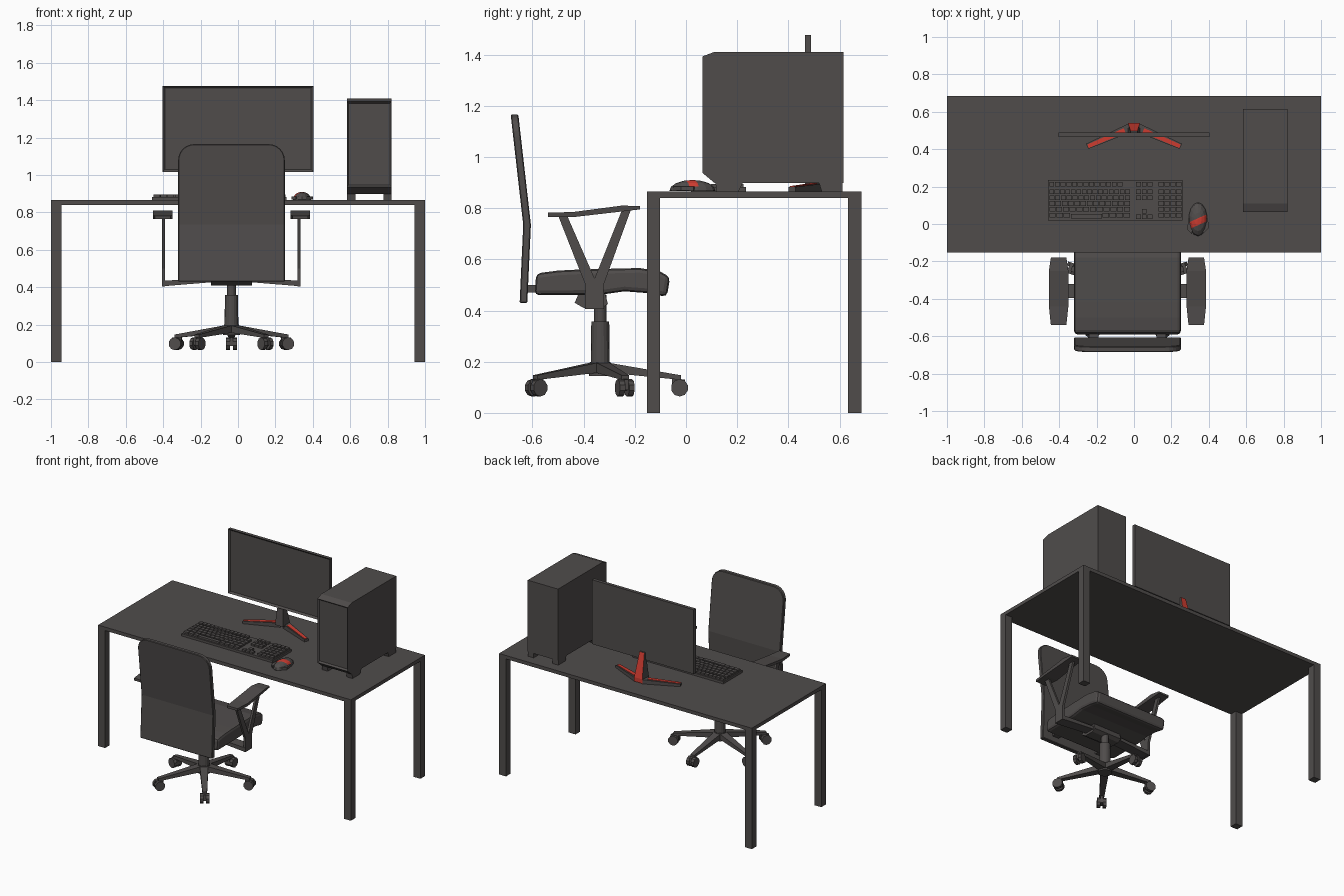
import bpy, bmesh, math
from mathutils import Vector, Matrix

if "Cube" in bpy.data.objects:
    bpy.data.objects.remove(bpy.data.objects["Cube"])


def material(name, rgb):
    m = bpy.data.materials.new(name)
    m.diffuse_color = (*rgb, 1)
    m.use_nodes = True
    m.node_tree.nodes["Principled BSDF"].inputs["Base Color"].default_value = m.diffuse_color
    return m


CHARCOAL = material("charcoal", (0.08, 0.073, 0.071))
RED = material("red", (0.62, 0.045, 0.03))
CX, CY = -0.035, -0.335          # chair centre


def finish(name, bm, mats=(CHARCOAL,), bevel=0, seg=2):
    bmesh.ops.recalc_face_normals(bm, faces=bm.faces)
    me = bpy.data.meshes.new(name)
    bm.to_mesh(me)
    bm.free()
    for m in mats:
        me.materials.append(m)
    ob = bpy.data.objects.new(name, me)
    bpy.context.collection.objects.link(ob)
    if bevel:
        b = ob.modifiers.new("bevel", 'BEVEL')
        b.width, b.segments, b.limit_method = bevel, seg, 'ANGLE'
    return ob


def add_box(bm, lo, hi):
    lo, hi = Vector(lo), Vector(hi)
    mat = Matrix.Translation((lo + hi) / 2) @ Matrix.Diagonal((*(hi - lo), 1))
    bmesh.ops.create_cube(bm, size=1, matrix=mat)


def box(name, lo, hi, mats=(CHARCOAL,), bevel=0):
    bm = bmesh.new()
    add_box(bm, lo, hi)
    return finish(name, bm, mats, bevel)


def prism_bm(pts, axis, lo, hi):
    """Extrude a 2D outline along x, y or z."""
    put = {'x': lambda a, b, t: (t, a, b), 'y': lambda a, b, t: (a, t, b),
           'z': lambda a, b, t: (a, b, t)}[axis]
    bm = bmesh.new()
    f = bm.faces.new([bm.verts.new(put(a, b, lo)) for a, b in pts])
    r = bmesh.ops.extrude_face_region(bm, geom=[f])
    d = Vector(put(0, 0, hi - lo))
    bmesh.ops.translate(bm, verts=[v for v in r['geom'] if isinstance(v, bmesh.types.BMVert)], vec=d)
    bmesh.ops.recalc_face_normals(bm, faces=bm.faces)
    return bm


def prism(name, pts, axis, lo, hi, mats=(CHARCOAL,), bevel=0):
    return finish(name, prism_bm(pts, axis, lo, hi), mats, bevel)


def beam(name, p, q, w0, h0, w1, h1, mats=(CHARCOAL,)):
    """Tapered bar from p to q, width sideways and height in z."""
    p, q = Vector(p), Vector(q)
    side = (q - p).cross(Vector((0, 0, 1))).normalized()
    bm = bmesh.new()
    rings = []
    for c, w, h in ((p, w0, h0), (q, w1, h1)):
        rings.append([bm.verts.new(c + side * w / 2 * s + Vector((0, 0, h / 2 * t)))
                      for s, t in ((-1, -1), (1, -1), (1, 1), (-1, 1))])
    a, b = rings
    bm.faces.new(a)
    bm.faces.new(b)
    for i in range(4):
        j = (i + 1) % 4
        bm.faces.new((a[i], a[j], b[j], b[i]))
    return finish(name, bm, mats)


def cylinder(name, c, r0, r1, depth, n=16, rot=None):
    bm = bmesh.new()
    mat = Matrix.Translation(c) @ (rot or Matrix())
    bmesh.ops.create_cone(bm, cap_ends=True, segments=n, radius1=r0, radius2=r1, depth=depth, matrix=mat)
    return finish(name, bm)


def recess_front(bm, border, depth):
    f = min(bm.faces, key=lambda f: f.normal.y * f.calc_area())
    bmesh.ops.inset_region(bm, faces=[f], thickness=border, depth=0)
    bmesh.ops.translate(bm, verts=f.verts[:], vec=(0, depth, 0))


# Desk
box("desk_top", (-1, -0.153, 0.84), (1, 0.685, 0.865))
for x in (-1, 0.945):
    for y, n in ((-0.153, "front"), (0.633, "back")):
        box(n + "_desk_leg", (x, y, 0), (x + 0.055, y + 0.052, 0.84))

# Monitor with recessed screen
bm = bmesh.new()
add_box(bm, (-0.403, 0.464, 1.017), (0.403, 0.488, 1.477))
bm.normal_update()
recess_front(bm, 0.017, 0.012)
finish("monitor", bm)

# Monitor stand: leaning neck with red back, two feet with red tops
bm = prism_bm([(0.464, 0.89), (0.54, 0.87), (0.54, 0.90), (0.498, 1.07), (0.484, 1.07)], 'x', -0.032, 0.032)
for v in bm.verts:
    if v.co.z > 1:
        v.co.x *= 0.6
for f in bm.faces:
    f.material_index = int(f.normal.y > 0.5)
finish("monitor_neck", bm, (CHARCOAL, RED))
for s in (-1, 1):
    beam("stand_foot", (0.02 * s, 0.515, 0.881), (0.25 * s, 0.415, 0.874), 0.048, 0.03, 0.03, 0.018)
    beam("stand_foot_stripe", (0.05 * s, 0.5, 0.896), (0.246 * s, 0.4155, 0.884), 0.026, 0.004, 0.02, 0.004, (RED,))

# Computer tower
bm = prism_bm([(0.065, 0.937), (0.112, 0.898), (0.615, 0.898), (0.615, 1.41), (0.11, 1.41), (0.065, 1.393)],
              'x', 0.582, 0.822)
recess_front(bm, 0.014, 0.012)
finish("tower_case", bm)
for x in (0.582, 0.777):
    prism("tower_front_foot", [(0.115, 0.898), (0.12, 0.865), (0.205, 0.865), (0.222, 0.898)], 'x', x, x + 0.045)
    prism("tower_back_foot", [(0.52, 0.898), (0.53, 0.865), (0.612, 0.865), (0.612, 0.898)], 'x', x, x + 0.045)

# Keyboard
box("keyboard_base", (-0.46, 0.02, 0.865), (0.26, 0.235, 0.882))
bm = bmesh.new()


def key_row(x0, x1, count, y, h=0.025):
    p = (x1 - x0) / count
    for i in range(count):
        add_box(bm, (x0 + i * p + 0.002, y - h / 2, 0.88), (x0 + (i + 1) * p - 0.002, y + h / 2, 0.895))


ROWS = [0.172, 0.141, 0.11, 0.079, 0.046]
key_row(-0.455, -0.06, 13, 0.213)
key_row(0.01, 0.1, 3, 0.213)
key_row(0.13, 0.255, 4, 0.213)
for i, y in enumerate(ROWS):
    key_row(0.13, 0.255, 4, y)
    if i < 4:
        key_row(-0.455, -0.02, 15 - i, y)
    if i < 2:
        key_row(0.01, 0.1, 3, y)
key_row(-0.455, -0.34, 3, ROWS[4])
key_row(-0.34, -0.17, 1, ROWS[4] - 0.004)
key_row(-0.17, -0.02, 4, ROWS[4])
key_row(0.04, 0.07, 1, ROWS[3] - 0.01)
key_row(0.01, 0.1, 3, ROWS[4] - 0.008)
finish("keyboard_keys", bm)

# Mouse with red diagonal stripe and thumb wing
bm = bmesh.new()
bmesh.ops.create_uvsphere(bm, u_segments=14, v_segments=8, radius=1,
                          matrix=Matrix.Translation((0.342, 0.025, 0.868)) @ Matrix.Diagonal((0.05, 0.09, 0.042, 1)))
bmesh.ops.bisect_plane(bm, geom=bm.verts[:] + bm.edges[:] + bm.faces[:], plane_co=(0, 0, 0.866),
                       plane_no=(0, 0, -1), clear_outer=True)
no, co = Vector((-0.41, 0.91, 0)), Vector((0.342, 0.012, 0.866))
for d in (-0.017, 0.017):
    bmesh.ops.bisect_plane(bm, geom=bm.verts[:] + bm.edges[:] + bm.faces[:], plane_co=co + no * d, plane_no=no)
for f in bm.faces:
    c = f.calc_center_median()
    f.material_index = int(abs((c - co).dot(no)) < 0.017 and c.z > 0.885)
finish("mouse", bm, (CHARCOAL, RED))
prism("mouse_wing", [(0.285, -0.03), (0.31, -0.055), (0.32, 0.04), (0.29, 0.03)], 'z', 0.868, 0.885)
prism("mouse_right_wing", [(0.37, -0.05), (0.4, -0.02), (0.395, 0.03), (0.37, 0.04)], 'z', 0.868, 0.885)

# Chair backrest: rounded panel, bent at the lumbar line
pts = [(CX - 0.285, 0.43), (CX + 0.285, 0.43)]
for cx, a0 in ((CX + 0.2, 0), (CX - 0.2, 90)):
    for k in range(7):
        a = math.radians(a0 + 15 * k)
        pts.append((cx + 0.085 * math.cos(a), 1.08 + 0.085 * math.sin(a)))
bm = prism_bm(pts, 'y', 0, 0.03)
bmesh.ops.bisect_plane(bm, geom=bm.verts[:] + bm.edges[:] + bm.faces[:], plane_co=(0, 0, 0.735), plane_no=(0, 0, 1))
for v in bm.verts:
    z = v.co.z
    v.co.y += -0.636 - (0.049 * (z - 0.735) / 0.43 if z > 0.735 else 0.014 * (0.735 - z) / 0.305)
finish("backrest", bm, bevel=0.004, seg=1)

# Chair seat
prism("seat", [(-0.592, 0.46), (-0.33, 0.462), (-0.24, 0.475), (-0.15, 0.468), (-0.075, 0.453), (-0.062, 0.53),
               (-0.1, 0.552), (-0.18, 0.566), (-0.42, 0.56), (-0.5, 0.556), (-0.585, 0.545)],
      'x', CX - 0.285, CX + 0.285, bevel=0.018)

# Seat mechanism and backrest brackets
prism("seat_mechanism", [(-0.435, 0.43), (-0.40, 0.41), (-0.33, 0.41), (-0.305, 0.425), (-0.315, 0.465), (-0.42, 0.465)],
      'x', CX - 0.11, CX + 0.11)
for s in (-1, 1):
    x = CX + 0.18 * s
    box("backrest_bracket", (x - 0.025, -0.625, 0.47), (x + 0.025, -0.5, 0.5))

    # Armrest: pad, V-shaped support and bar under the seat
    pad = prism_bm([(-0.54, 0.765), (-0.44, 0.765), (-0.18, 0.795), (-0.18, 0.808), (-0.25, 0.81), (-0.44, 0.785),
                    (-0.54, 0.782)], 'x', -0.052, 0.052)
    for v in pad.verts:
        if v.co.y < -0.5 or v.co.y > -0.2:
            v.co.x *= 0.8
        v.co.x += CX + 0.368 * s
    finish("armrest_pad", pad)
    x0, x1 = sorted((CX + 0.354 * s, CX + 0.37 * s))
    prism("armrest_support", [(-0.395, 0.405), (-0.32, 0.405), (-0.322, 0.50), (-0.215, 0.795), (-0.25, 0.793),
                              (-0.357, 0.525), (-0.465, 0.772), (-0.5, 0.772), (-0.393, 0.50)], 'x', x0, x1)
    beam("armrest_bar", (CX + 0.37 * s, -0.358, 0.42), (CX + 0.1 * s, -0.358, 0.437), 0.075, 0.03, 0.075, 0.02)

# Gas lift and hub
cylinder("lift_rod", (CX, CY, 0.40), 0.024, 0.024, 0.12)
cylinder("lift_tube", (CX, CY, 0.27), 0.037, 0.035, 0.175)
cylinder("base_hub", (CX, CY, 0.172), 0.045, 0.04, 0.055)

# Five-star base with twin-wheel casters
for k in range(5):
    a = math.radians(90 + 72 * k)
    d, t = Vector((math.cos(a), math.sin(a), 0)), Vector((-math.sin(a), math.cos(a), 0))
    c = Vector((CX, CY, 0))
    beam("base_arm", c + d * 0.02 + Vector((0, 0, 0.178)), c + d * 0.315 + Vector((0, 0, 0.138)), 0.055, 0.04, 0.03, 0.018)
    w = c + d * 0.31 + Vector((0, 0, 0.098))
    rot = t.to_track_quat('Z', 'Y').to_matrix().to_4x4()
    for s in (-1, 1):
        cylinder("caster_wheel", w + t * 0.019 * s, 0.034, 0.034, 0.022, 10, rot)
    beam("caster_fork", w - d * 0.03 + Vector((0, 0, 0.012)), w + d * 0.022 + Vector((0, 0, 0.012)), 0.016, 0.05, 0.016, 0.04)
